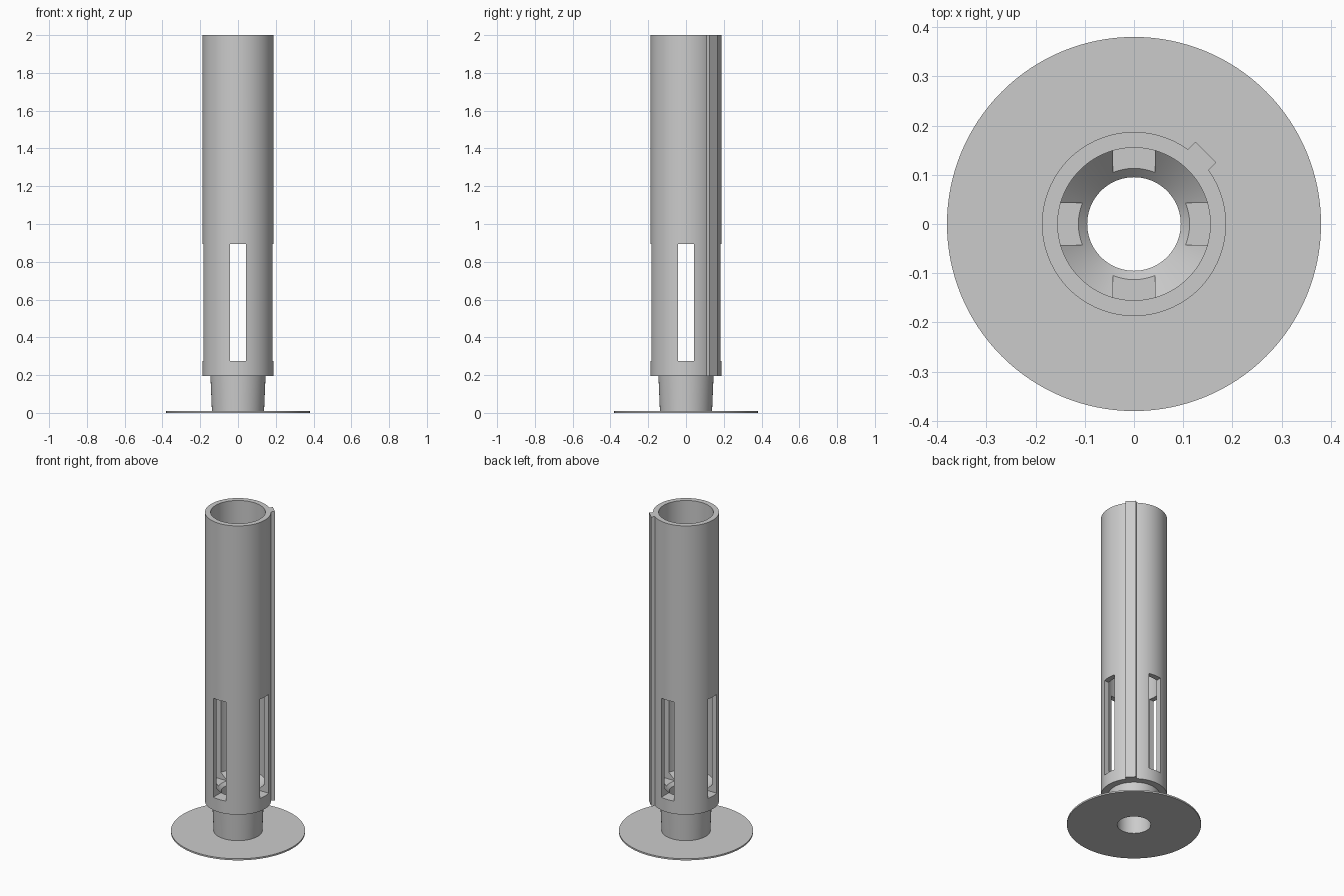
import bpy, bmesh
from math import radians, pi
from mathutils import Matrix

cube = bpy.data.objects.get("Cube")
if cube:
    bpy.data.objects.remove(cube, do_unlink=True)

grey = bpy.data.materials.new("plain_grey")
grey.use_nodes = True
colour = (0.6, 0.6, 0.6, 1)
grey.diffuse_color = colour
grey.node_tree.nodes["Principled BSDF"].inputs["Base Color"].default_value = colour


def make_object(name, bm):
    bmesh.ops.recalc_face_normals(bm, faces=bm.faces)
    mesh = bpy.data.meshes.new(name)
    bm.to_mesh(mesh)
    bm.free()
    mesh.materials.append(grey)
    obj = bpy.data.objects.new(name, mesh)
    bpy.context.collection.objects.link(obj)
    return obj


def lathe(name, profile, steps=128):
    """Revolve a closed (radius, z) outline around the z axis."""
    bm = bmesh.new()
    verts = [bm.verts.new((r, 0, z)) for r, z in profile]
    edges = [bm.edges.new((a, b)) for a, b in zip(verts, verts[1:] + verts[:1])]
    bmesh.ops.spin(bm, geom=verts + edges, axis=(0, 0, 1), cent=(0, 0, 0),
                   angle=2 * pi, steps=steps, use_merge=True)
    bmesh.ops.remove_doubles(bm, verts=bm.verts, dist=1e-5)
    return make_object(name, bm)


def box(name, low, high, turn=0):
    """Box between two corners, turned about the z axis."""
    bm = bmesh.new()
    bmesh.ops.create_cube(bm, size=1)
    for v in bm.verts:
        v.co = [l + (c + 0.5) * (h - l) for c, l, h in zip(v.co, low, high)]
    bm.transform(Matrix.Rotation(radians(turn), 4, "Z"))
    return make_object(name, bm)


def combine(target, tool, operation):
    """Apply a boolean and discard the tool."""
    mod = target.modifiers.new(operation.lower(), "BOOLEAN")
    mod.operation, mod.object, mod.solver = operation, tool, "EXACT"
    bpy.context.view_layer.objects.active = target
    bpy.ops.object.modifier_apply(modifier=mod.name)
    bpy.data.objects.remove(tool, do_unlink=True)


# Tube, funnel seat, tapered neck and flange in one turned outline
BORE, INNER, OUTER = 0.095, 0.155, 0.187
TUBE_BOTTOM, TOP = 0.195, 2.0
body = lathe("tube_body", [
    (BORE, 0), (0.38, 0), (0.38, 0.01), (0.138, 0.01),
    (0.146, TUBE_BOTTOM), (OUTER, TUBE_BOTTOM), (OUTER, TOP),
    (INNER, TOP), (INNER, 0.317), (BORE, 0.257)])

# Alignment ridge along the back left of the tube
ridge = box("ridge", (0.17, -0.03, TUBE_BOTTOM), (0.2065, 0.03, TOP), 45)
combine(body, ridge, "UNION")

# Four windows from two crossed cuts
for turn in (0, 90):
    cutter = box("window_cutter", (-0.3, -0.043, 0.275), (0.3, 0.043, 0.895), turn)
    cutter.hide_render = True
    combine(body, cutter, "DIFFERENCE")

bpy.ops.object.select_all(action="DESELECT")
body.select_set(True)
bpy.context.view_layer.objects.active = body
bpy.ops.object.shade_smooth_by_angle(angle=radians(25))
